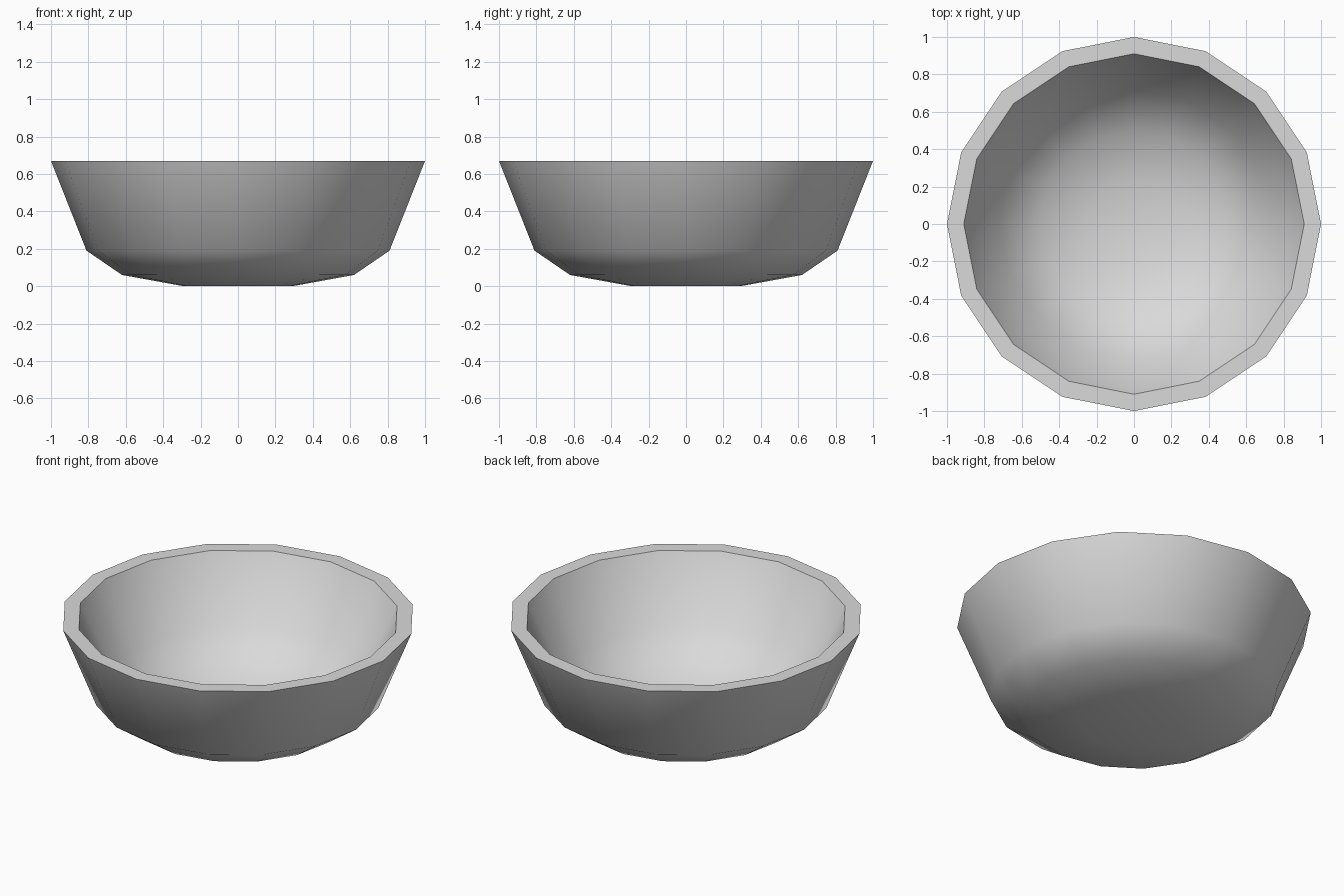
import bpy
import bmesh
import math

cube = bpy.data.objects.get("Cube")
if cube:
    bpy.data.objects.remove(cube, do_unlink=True)

SIDES = 16
RIM_Z = 0.67

# Radius and height: outer wall from the foot up, then the rounded hollow down
outer = [(0.29, 0.0), (0.62, 0.06), (0.81, 0.19), (1.0, RIM_Z)]
inner = [(0.91, RIM_Z), (0.72, 0.28), (0.5, 0.11), (0.25, 0.045)]
FLOOR_Z = 0.025

clay = bpy.data.materials.new("light_grey")
clay.use_nodes = True
color = (0.7, 0.7, 0.7, 1)
clay.diffuse_color = color
clay.node_tree.nodes["Principled BSDF"].inputs["Base Color"].default_value = color


def ring(bm, radius, z):
    step = math.tau / SIDES
    return [bm.verts.new((radius * math.cos(i * step), radius * math.sin(i * step), z))
            for i in range(SIDES)]


# Bowl: outer wall, flat rim and inner wall as one closed shell
bm = bmesh.new()
rings = [ring(bm, r, z) for r, z in outer + inner]
for low, high in zip(rings, rings[1:]):
    for i in range(SIDES):
        j = (i + 1) % SIDES
        bm.faces.new((low[i], low[j], high[j], high[i]))

# Underside, and the hollow's floor meeting at a central point
bm.faces.new(rings[0][::-1])
centre = bm.verts.new((0, 0, FLOOR_Z))
for i in range(SIDES):
    bm.faces.new((rings[-1][i], rings[-1][(i + 1) % SIDES], centre))

mesh = bpy.data.meshes.new("bowl")
bm.to_mesh(mesh)
bm.free()
mesh.materials.append(clay)
bowl = bpy.data.objects.new("bowl", mesh)
bpy.context.collection.objects.link(bowl)

# Smooth walls with crisp rim edges
bpy.ops.object.select_all(action='DESELECT')
bowl.select_set(True)
bpy.context.view_layer.objects.active = bowl
bpy.ops.object.shade_smooth_by_angle(angle=math.radians(50))
